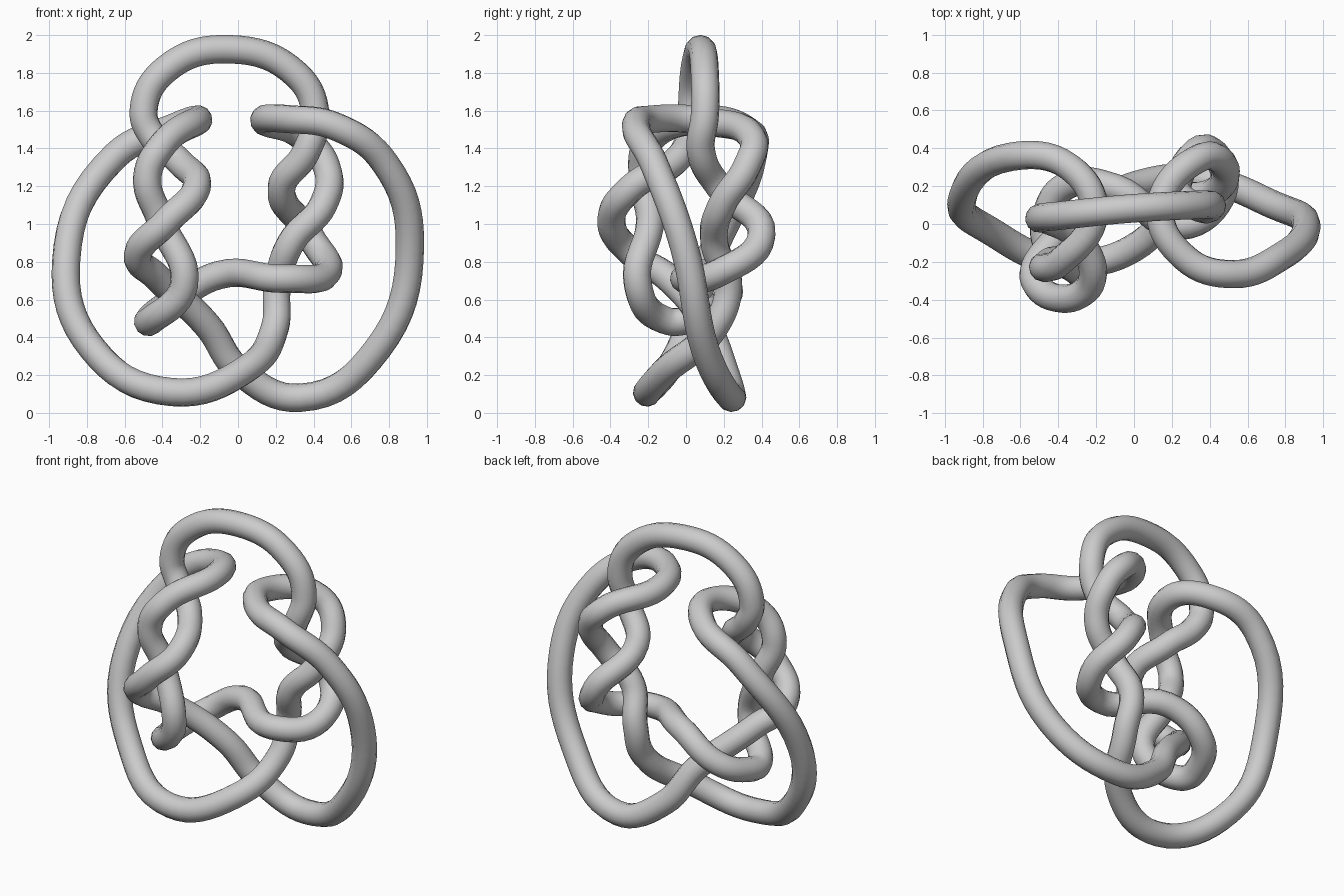
import bpy

# Centreline of the closed knot, followed once round
path = [
    # top arch, left to right
    (-0.50, 0.03, 1.60), (-0.38, 0.045, 1.82), (-0.04, 0.08, 1.925), (0.31, 0.10, 1.79),
    # right twist, first strand down
    (0.41, 0.10, 1.58), (0.36, 0.08, 1.38), (0.23, 0.18, 1.19), (0.38, 0.40, 0.94),
    (0.47, 0.17, 0.74),
    # cross bar and low left hook
    (0.25, -0.01, 0.71), (-0.10, 0.19, 0.73), (-0.36, 0.20, 0.58), (-0.465, 0.04, 0.50),
    (-0.46, -0.11, 0.49),
    # left twist, inner strand up
    (-0.285, -0.255, 0.68), (-0.41, -0.19, 1.02), (-0.48, -0.23, 1.25), (-0.39, -0.20, 1.43),
    # left outer loop, downwards
    (-0.21, 0.06, 1.55), (-0.34, 0.30, 1.51), (-0.65, 0.355, 1.36), (-0.91, 0.12, 0.80),
    (-0.77, -0.03, 0.34), (-0.35, -0.205, 0.11), (0.04, -0.10, 0.23),
    # right twist, second strand up
    (0.195, 0.15, 0.45), (0.21, 0.225, 0.68), (0.28, 0.15, 0.90), (0.45, 0.19, 1.10),
    (0.47, 0.32, 1.30), (0.35, 0.35, 1.455),
    # right outer loop, downwards
    (0.14, 0.09, 1.545), (0.27, -0.18, 1.555), (0.52, -0.265, 1.515), (0.78, -0.17, 1.32),
    (0.91, -0.01, 0.88), (0.74, 0.10, 0.34), (0.33, 0.24, 0.08), (0.01, 0.205, 0.22),
    # left twist, outer strand up to the arch
    (-0.16, 0.11, 0.46), (-0.43, -0.10, 0.72), (-0.53, -0.28, 0.84),
    (-0.38, -0.395, 1.01), (-0.22, -0.29, 1.19), (-0.31, -0.06, 1.33), (-0.45, 0.02, 1.46),
]

# Round tube swept along the centreline
curve = bpy.data.curves.new("knot_tube", "CURVE")
curve.dimensions = "3D"
curve.bevel_depth = 0.075
curve.bevel_resolution = 4
curve.resolution_u = 8
spline = curve.splines.new("BEZIER")
spline.bezier_points.add(len(path) - 1)
for point, co in zip(spline.bezier_points, path):
    point.co = co
    point.handle_left_type = point.handle_right_type = "AUTO"
spline.use_cyclic_u = True

knot = bpy.data.objects.new("knot_tube", curve)
bpy.context.collection.objects.link(knot)
bpy.context.view_layer.objects.active = knot
knot.select_set(True)
bpy.ops.object.convert(target="MESH")
bpy.ops.object.shade_smooth()
